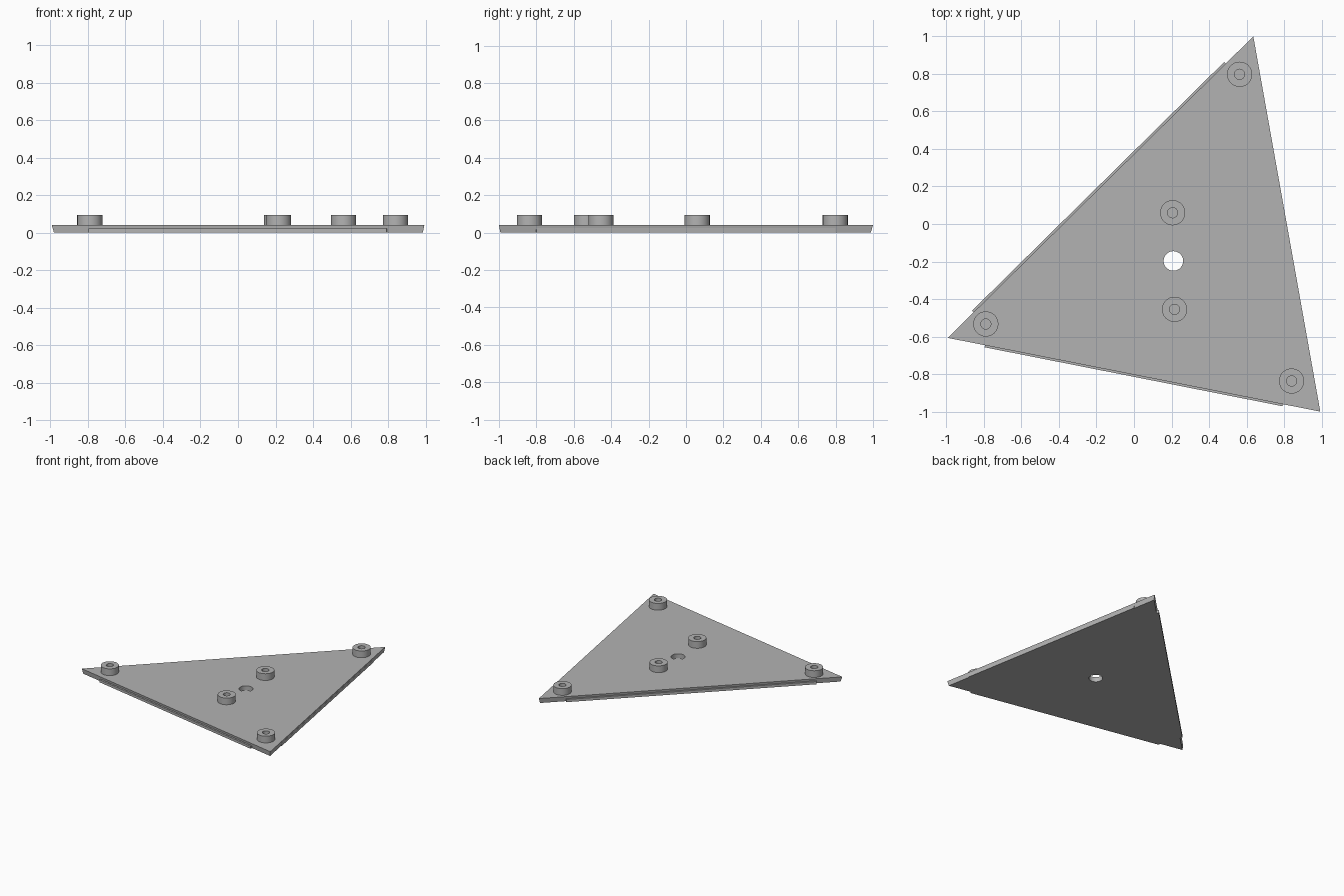
import bpy, bmesh, math
from mathutils import Vector

if "Cube" in bpy.data.objects:
    bpy.data.objects.remove(bpy.data.objects["Cube"], do_unlink=True)

grey = bpy.data.materials.new("plain grey")
grey.use_nodes = True
COLOUR = (0.45, 0.45, 0.45, 1)
grey.diffuse_color = COLOUR
grey.node_tree.nodes["Principled BSDF"].inputs["Base Color"].default_value = COLOUR

THICK = 0.04      # plate thickness
BEVEL = 0.006     # how far the bottom outline sits inside the top one
LEFT = Vector((-0.993, -0.607, 0))
FRONT = Vector((0.993, -1.0, 0))
BACK = Vector((0.636, 1.0, 0))
CORNERS = [LEFT, FRONT, BACK]
CENTRE = Vector((0.21, -0.197, 0))


def finish(name, bm, smooth=False):
    bmesh.ops.recalc_face_normals(bm, faces=bm.faces)
    mesh = bpy.data.meshes.new(name)
    bm.to_mesh(mesh)
    bm.free()
    mesh.materials.append(grey)
    obj = bpy.data.objects.new(name, mesh)
    bpy.context.collection.objects.link(obj)
    if smooth:
        bpy.ops.object.select_all(action='DESELECT')
        obj.select_set(True)
        bpy.context.view_layer.objects.active = obj
        bpy.ops.object.shade_smooth_by_angle(angle=math.radians(30))
    return obj


def circle(radius, z, centre, sides=48):
    return [centre + Vector((radius * math.cos(a), radius * math.sin(a), z))
            for a in (math.tau * i / sides for i in range(sides))]


def inset_corner(i):
    a, b, c = CORNERS[i - 1], CORNERS[i], CORNERS[(i + 1) % 3]
    u, v = (a - b).normalized(), (c - b).normalized()
    return b + (u + v).normalized() * BEVEL / math.sin(u.angle(v) / 2)


def add_loop(bm, points):
    verts = [bm.verts.new(p) for p in points]
    edges = [bm.edges.new((v, verts[(i + 1) % len(verts)])) for i, v in enumerate(verts)]
    return verts, edges


def wall(bm, lower, upper):
    n = len(lower)
    for i in range(n):
        j = (i + 1) % n
        bm.faces.new((lower[i], lower[j], upper[j], upper[i]))


# Triangular plate with undercut edges and a round centre hole
bm = bmesh.new()
up = Vector((0, 0, THICK))
bottom, bottom_edges = add_loop(bm, [inset_corner(i) for i in range(3)])
top, top_edges = add_loop(bm, [c + up for c in CORNERS])
hole_low, hole_low_edges = add_loop(bm, circle(0.052, 0, CENTRE))
hole_high, hole_high_edges = add_loop(bm, circle(0.052, THICK, CENTRE))
for edges, normal in ((bottom_edges + hole_low_edges, (0, 0, -1)),
                      (top_edges + hole_high_edges, (0, 0, 1))):
    bmesh.ops.triangle_fill(bm, use_beauty=True, edges=edges, normal=normal)
wall(bm, bottom, top)
wall(bm, hole_low, hole_high)
finish("plate", bm, smooth=True)


# Thin lip along the lower part of each edge
def lip(name, a, b, start, end, reach, height):
    along = (b - a).normalized()
    out = Vector((along.y, -along.x, 0))
    p, q = a.lerp(b, start), a.lerp(b, end)
    base = [p - out * 0.012, q - out * 0.012, q + out * reach, p + out * reach]
    bm = bmesh.new()
    low = [bm.verts.new(v) for v in base]
    high = [bm.verts.new(v + Vector((0, 0, height))) for v in base]
    bm.faces.new(low)
    bm.faces.new(high)
    wall(bm, low, high)
    finish(name, bm)


lip("front_lip", LEFT, FRONT, 0.1, 0.9, 0.011, 0.021)
lip("right_lip", FRONT, BACK, 0.1, 0.9, -0.001, 0.025)
lip("left_lip", BACK, LEFT, 0.09, 0.915, 0.012, 0.022)


# Hollow studs standing on the plate
def stud(name, x, y):
    at = Vector((x, y, 0))
    bm = bmesh.new()
    rings = [[bm.verts.new(p) for p in circle(r, z, at)]
             for r, z in ((0.067, THICK), (0.067, 0.095), (0.027, 0.095), (0.027, THICK))]
    for i in range(4):
        wall(bm, rings[i], rings[(i + 1) % 4])
    finish(name, bm, smooth=True)


stud("left_corner_stud", -0.79, -0.533)
stud("front_corner_stud", 0.84, -0.837)
stud("back_corner_stud", 0.563, 0.798)
stud("inner_back_stud", 0.206, 0.06)
stud("inner_front_stud", 0.216, -0.455)
